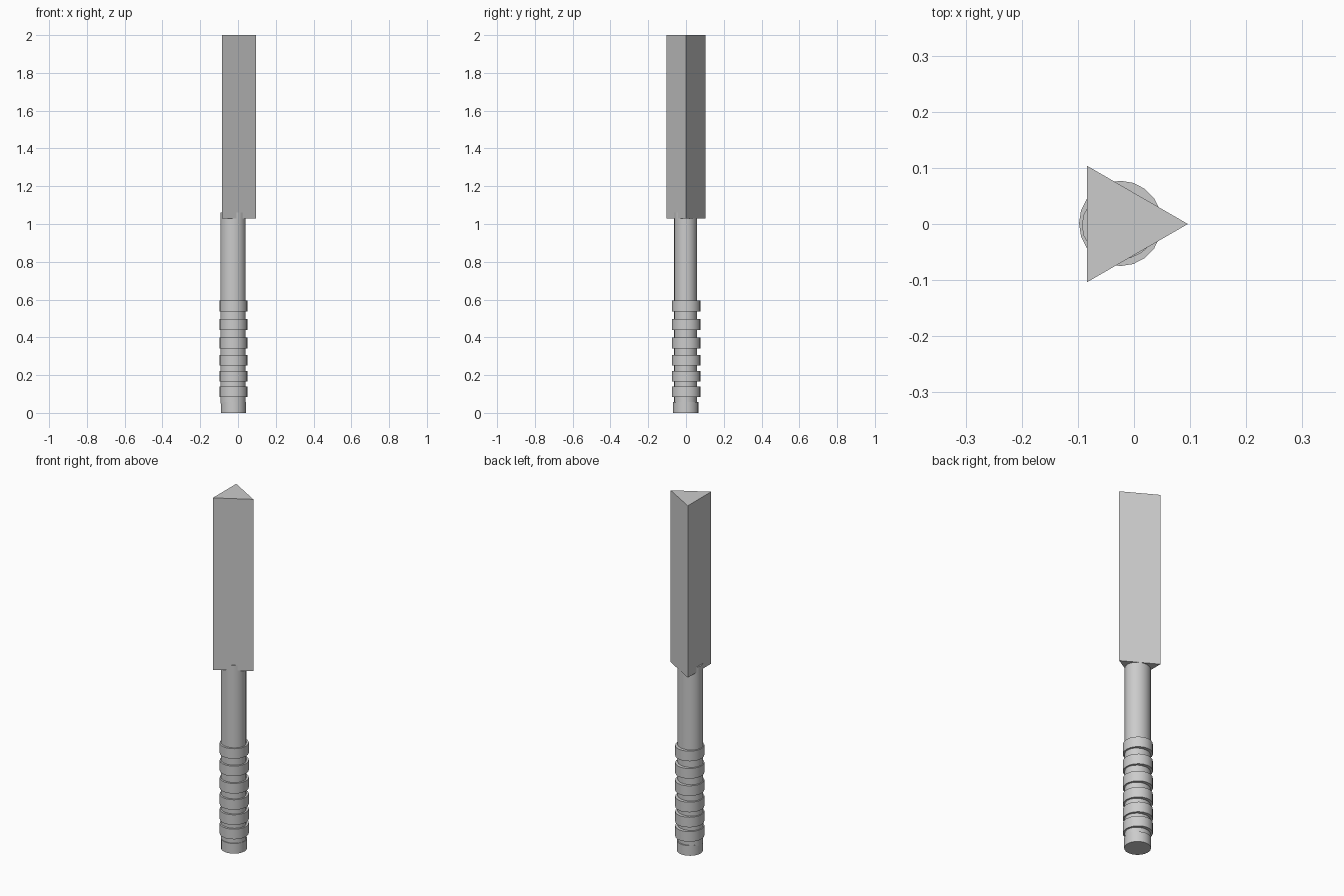
import bpy

if "Cube" in bpy.data.objects:
    bpy.data.objects.remove(bpy.data.objects["Cube"])

CX = -0.024  # shared axis of all parts


def cylinder(name, z0, z1, rx, ry, sides=20, x=CX, y=0.0, smooth=True):
    bpy.ops.mesh.primitive_cylinder_add(vertices=sides, radius=1, depth=1,
                                        location=(x, y, (z0 + z1) / 2))
    ob = bpy.context.object
    ob.name = name
    ob.scale = (rx, ry, z1 - z0)
    bpy.ops.object.transform_apply(location=False, rotation=False, scale=True)
    if smooth:
        bpy.ops.object.shade_smooth_by_angle()
    return ob


# Triangular blade, point towards +x
blade = cylinder("blade", 1.03, 2.0, 0.12, 0.12, sides=3, smooth=False)
# primitive starts with a vertex on +y: turn it to +x
blade.rotation_euler.z = -1.5707963
bpy.ops.object.transform_apply(location=False, rotation=True, scale=False)

# Handle shaft, its top poking slightly out behind the blade
cylinder("shaft", 0.05, 1.06, 0.067, 0.061, x=-0.026, y=-0.002)

# Pommel
cylinder("pommel", 0.0, 0.057, 0.067, 0.067, y=-0.001)

# Grip rings
for i, z in enumerate((0.084, 0.165, 0.25, 0.342, 0.44, 0.538)):
    cylinder(f"grip_ring_{i + 1}", z, z + 0.057, 0.074, 0.076, y=0.001)
